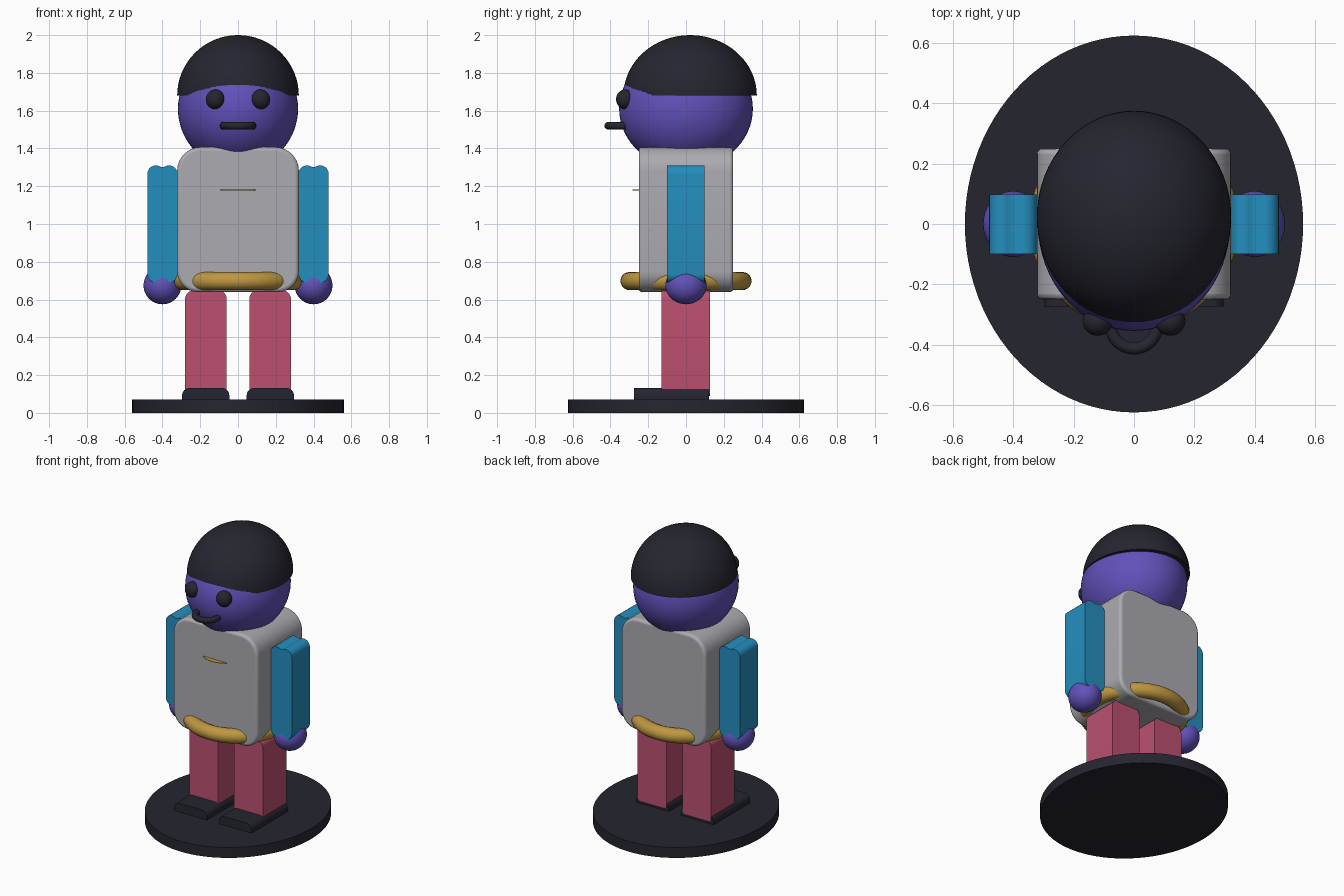
import bpy, bmesh, math
from mathutils import Matrix

if "Cube" in bpy.data.objects:
    bpy.data.objects.remove(bpy.data.objects["Cube"])


def lin(r, g, b):
    f = lambda c: ((c / 255 + 0.055) / 1.055) ** 2.4 if c > 10 else c / 255 / 12.92
    return (f(r), f(g), f(b), 1)


def material(name, rgb):
    m = bpy.data.materials.new(name)
    m.diffuse_color = lin(*rgb)
    m.use_nodes = True
    m.node_tree.nodes["Principled BSDF"].inputs["Base Color"].default_value = m.diffuse_color
    return m


DARK = material("charcoal", (37, 37, 48))
PURPLE = material("purple", (97, 81, 186))
GREY = material("light grey", (172, 171, 176))
BLUE = material("blue", (36, 142, 190))
GOLD = material("gold", (190, 151, 64))
PINK = material("rose", (188, 80, 112))


def finish(name, bm, mat, bevel=0):
    bmesh.ops.recalc_face_normals(bm, faces=bm.faces)
    me = bpy.data.meshes.new(name)
    bm.to_mesh(me)
    bm.free()
    me.materials.append(mat)
    ob = bpy.data.objects.new(name, me)
    bpy.context.collection.objects.link(ob)
    bpy.ops.object.select_all(action='DESELECT')
    ob.select_set(True)
    bpy.context.view_layer.objects.active = ob
    if bevel:
        mod = ob.modifiers.new("soft edge", 'BEVEL')
        mod.width, mod.segments = bevel, 3
        mod.limit_method, mod.angle_limit = 'ANGLE', math.radians(60)
    bpy.ops.object.shade_smooth_by_angle(angle=math.radians(35))
    return ob


def ellipsoid(name, mat, loc, rad, dome=False):
    bm = bmesh.new()
    bmesh.ops.create_uvsphere(bm, u_segments=64, v_segments=32, radius=1)
    if dome:
        geom = bm.verts[:] + bm.edges[:] + bm.faces[:]
        bmesh.ops.bisect_plane(bm, geom=geom, dist=1e-4, plane_co=(0, 0, 0),
                               plane_no=(0, 0, 1), clear_inner=True)
        bmesh.ops.holes_fill(bm, edges=[e for e in bm.edges if e.is_boundary])
    bmesh.ops.transform(bm, verts=bm.verts,
                        matrix=Matrix.Translation(loc) @ Matrix.Diagonal((*rad, 1)))
    return finish(name, bm, mat)


def disc(name, mat, loc, rx, ry, h):
    bm = bmesh.new()
    bmesh.ops.create_cone(bm, cap_ends=True, segments=96, radius1=1, radius2=1, depth=1)
    bmesh.ops.transform(bm, verts=bm.verts,
                        matrix=Matrix.Translation(loc) @ Matrix.Diagonal((rx, ry, h, 1)))
    return finish(name, bm, mat)


def ring(name, mat, loc, R, r, n=80, k=20):
    bm = bmesh.new()
    rows = []
    for i in range(n):
        a = 2 * math.pi * i / n
        row = []
        for j in range(k):
            b = 2 * math.pi * j / k
            d = R + r * math.cos(b)
            row.append(bm.verts.new((loc[0] + d * math.cos(a), loc[1] + d * math.sin(a),
                                     loc[2] + r * math.sin(b))))
        rows.append(row)
    for i in range(n):
        p, q = rows[i], rows[(i + 1) % n]
        for j in range(k):
            bm.faces.new((p[j], q[j], q[(j + 1) % k], p[(j + 1) % k]))
    return finish(name, bm, mat)


def arc(cx, cz, r, a0, a1, n=8):
    return [(cx + r * math.cos(math.radians(a0 + (a1 - a0) * i / n)),
             cz + r * math.sin(math.radians(a0 + (a1 - a0) * i / n))) for i in range(n + 1)]


def rounded(x0, x1, z0, z1, top, bottom):
    """Front outline with rounded upper and lower corners."""
    return (arc(x1 - top, z1 - top, top, 0, 90) + arc(x0 + top, z1 - top, top, 90, 180)
            + arc(x0 + bottom, z0 + bottom, bottom, 180, 270)
            + arc(x1 - bottom, z0 + bottom, bottom, 270, 360))


def slab(name, mat, outline, y0, y1, bevel=0):
    bm = bmesh.new()
    f = bm.faces.new([bm.verts.new((x, y0, z)) for x, z in outline])
    ext = bmesh.ops.extrude_face_region(bm, geom=[f])
    vs = [v for v in ext["geom"] if isinstance(v, bmesh.types.BMVert)]
    bmesh.ops.translate(bm, verts=vs, vec=(0, y1 - y0, 0))
    return finish(name, bm, mat, bevel)


# stand
disc("base", DARK, (0, 0, 0.036), 0.56, 0.624, 0.072)

# body, belt and thin chest trim
slab("torso", GREY, rounded(-0.322, 0.322, 0.64, 1.407, 0.125, 0.11), -0.25, 0.25, 0.018)
ring("belt", GOLD, (0, 0, 0.698), 0.299, 0.048)
disc("chest_trim", GOLD, (0, -0.14, 1.18), 0.144, 0.144, 0.003)

# head and face
ellipsoid("head", PURPLE, (0, 0, 1.61), (0.318, 0.354, 0.32))
ellipsoid("hair", DARK, (0, 0.022, 1.68), (0.322, 0.353, 0.32), dome=True)
ring("mouth", DARK, (0, -0.335, 1.52), 0.077, 0.02)

# limbs, one set per side
for side, s in (("left", 1), ("right", -1)):
    ellipsoid(side + "_eye", DARK, (s * 0.12, -0.322, 1.66), (0.05, 0.048, 0.052))
    # sleeve with a shallow groove along its twin-rounded top
    sleeve = (arc(0.435, 1.265, 0.045, 0, 125) + arc(0.365, 1.265, 0.045, 55, 180)
              + arc(0.365, 0.735, 0.045, 180, 305) + arc(0.435, 0.735, 0.045, 235, 360))
    slab(side + "_arm", BLUE, [(s * x, z) for x, z in sleeve], -0.1, 0.097)
    ellipsoid(side + "_hand", PURPLE, (s * 0.4, 0, 0.675), (0.1, 0.109, 0.1))
    slab(side + "_leg", PINK, [(s * x, z) for x, z in
         rounded(0.06, 0.28, 0.09, 0.648, 0.045, 0.02)], -0.13, 0.126)
    slab(side + "_shoe", DARK, [(s * x, z) for x, z in
         rounded(0.046, 0.296, 0.05, 0.132, 0.04, 0.02)], -0.274, 0.122)
